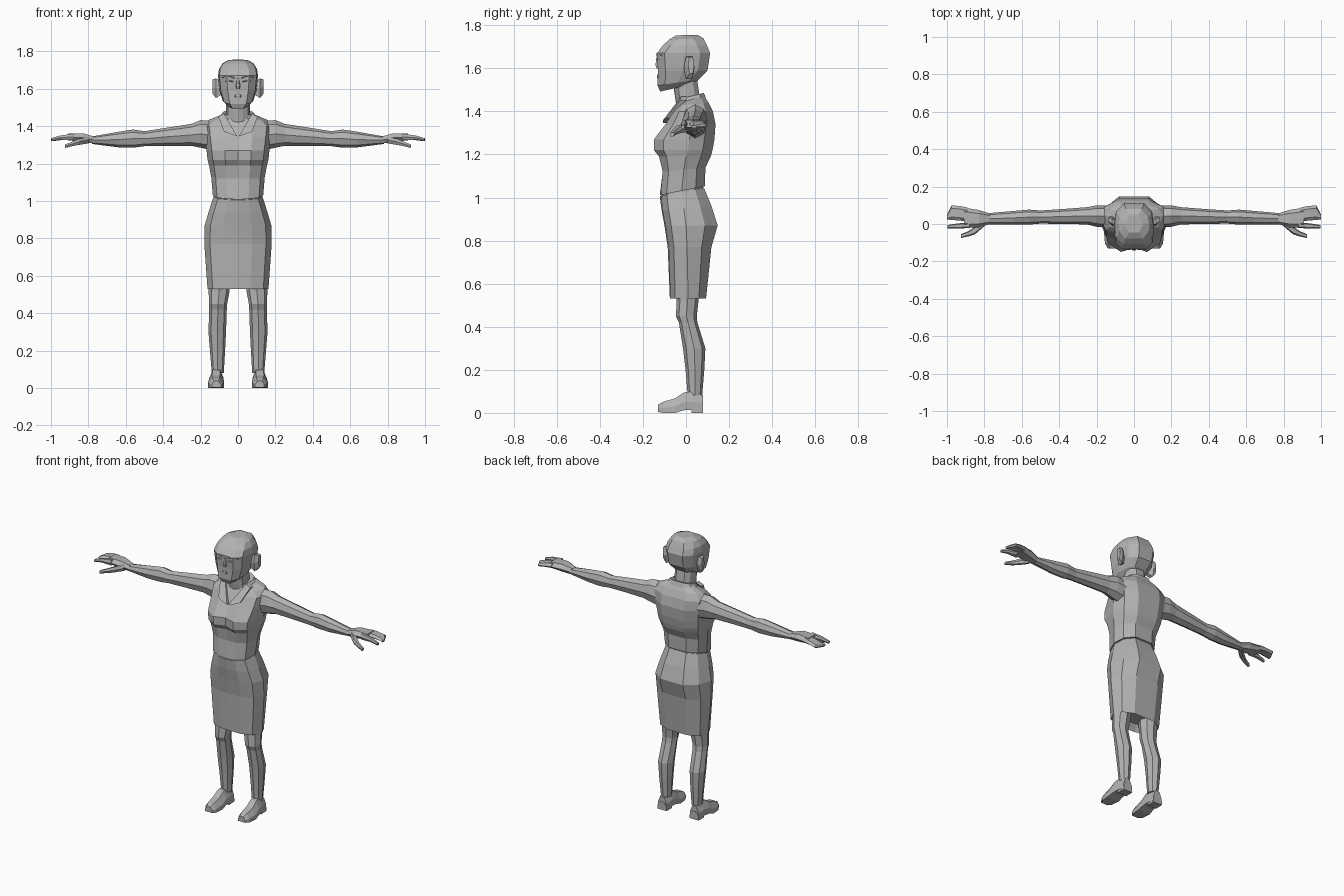
import bpy, bmesh, math

grey = bpy.data.materials.new("plain grey")
grey.diffuse_color = (0.45, 0.45, 0.45, 1)

# cross-sections in a -1..1 square
OCT = [(math.cos(math.pi*i/4), math.sin(math.pi*i/4)) for i in range(8)]
HEX = [(1, 0), (.6, 1), (-.6, 1), (-1, 0), (-.6, -1), (.6, -1)]
SHOE = [(1, -1), (1, -.1), (.5, 1), (-.5, 1), (-1, -.1), (-1, -1)]


def loft(name, rings, mirror=False):
    """Skin a list of equal-length point rings, with closed ends."""
    bm = bmesh.new()
    vs = [[bm.verts.new(p) for p in r] for r in rings]
    n = len(vs[0])
    for a, b in zip(vs, vs[1:]):
        for i in range(n):
            j = (i + 1) % n
            bm.faces.new((a[i], a[j], b[j], b[i]))
    bm.faces.new(vs[0][::-1])
    bm.faces.new(vs[-1])
    bmesh.ops.recalc_face_normals(bm, faces=bm.faces)
    me = bpy.data.meshes.new(name)
    bm.to_mesh(me)
    bm.free()
    me.materials.append(grey)
    ob = bpy.data.objects.new(name, me)
    bpy.context.collection.objects.link(ob)
    if mirror:
        ob.modifiers.new("mirror", 'MIRROR')
    return ob


def tube(name, rows, axis, section):
    """Mirrored tube; each row = position on axis, then low/high of the other two axes."""
    rings = []
    for p, a0, a1, b0, b1 in rows:
        ring = []
        for u, v in section:
            c = [(a0 + a1)/2 + u*(a1 - a0)/2, (b0 + b1)/2 + v*(b1 - b0)/2]
            c.insert(axis, p)
            ring.append(c)
        rings.append(ring)
    return loft(name, rings, True)


def body(name, rows, tilt=0):
    """Symmetric body; row = z, half width, front centre y, front y, side y, back y, tilt."""
    rings = []
    for z, w, yc, yf, ys, yb, t in rows:
        half = [(0, yc), (.42*w, yf), (.83*w, yf*.72 + ys*.28), (w, ys),
                (.86*w, ys + .6*(yb - ys)), (.45*w, yb), (0, yb)]
        pts = half + [(-x, y) for x, y in half[-2:0:-1]]
        rings.append([(x, y, z + t*y) for x, y in pts])
    return loft(name, rings)


# skirt, hollow under the hem
body("skirt", [
    (.57, .13, -.05, -.05, .01, .07, 0),
    (.53, .163, -.075, -.073, .01, .093, 0),
    (.77, .18, -.085, -.08, .005, .118, 0),
    (.87, .178, -.10, -.095, 0, .147, 0),
    (.95, .155, -.113, -.108, -.01, .118, .1),
    (1.03, .13, -.122, -.115, -.02, .083, .2)])

# waistband
body("waistband", [
    (1.02, .124, -.115, -.108, -.02, .078, .2),
    (1.045, .124, -.115, -.108, -.02, .078, .2)])

# blouse with bust and sloping shoulders
body("blouse", [
    (1.035, .135, -.122, -.117, -.02, .088, .2),
    (1.13, .143, -.108, -.108, -.01, .09, .1),
    (1.19, .155, -.11, -.125, 0, .115, 0),
    (1.22, .163, -.125, -.149, .01, .123, 0),
    (1.27, .168, -.128, -.149, .015, .132, 0),
    (1.34, .178, -.09, -.095, .03, .137, 0),
    (1.40, .185, -.055, -.058, .04, .125, 0),
    (1.43, .155, -.04, -.04, .045, .105, .1),
    (1.45, .09, -.035, -.03, .04, .085, .25)])

# neck
body("neck", [
    (1.40, .07, -.04, -.035, .02, .075, 0),
    (1.46, .063, -.05, -.045, .01, .065, 0),
    (1.56, .063, -.065, -.055, -.005, .05, 0)])

# collar: standing band and two lapels
body("collar_band", [
    (1.435, .103, -.04, -.035, .04, .095, .2),
    (1.465, .082, -.04, -.035, .035, .083, .25),
    (1.463, .066, -.03, -.03, .03, .07, .25)])
lapel = [(.075, -.015, 1.468), (.105, -.02, 1.45), (.075, -.082, 1.37),
         (.045, -.098, 1.36), (.004, -.098, 1.345)]
loft("lapel", [[(x, y + d, z) for x, y, z in lapel] for d in (-.008, .02)], True)

# head: square jaw, flat face, bevelled crown
def head_ring(z, w, wj, yf, yb, t=0):
    half = [(0, yf), (.6*wj, yf), (wj, yf + .035), (w, (yf + yb)/2),
            (.9*w, yb - .045), (.5*w, yb), (0, yb)]
    pts = half + [(-x, y) for x, y in half[-2:0:-1]]
    return [(x, y, z + t*(y + .13)) for x, y in pts]

loft("head", [
    head_ring(1.49, .055, .045, -.12, .03, .22),
    head_ring(1.52, .082, .073, -.132, .06, .15),
    head_ring(1.59, .098, .092, -.13, .10),
    head_ring(1.67, .107, .10, -.135, .112),
    head_ring(1.705, .102, .095, -.108, .098),
    head_ring(1.732, .082, .078, -.078, .08, .04),
    head_ring(1.75, .05, .045, -.045, .052, .03)])

# ears
tube("ear", [(.085, -.01, .02, 1.57, 1.64), (.118, -.01, .04, 1.55, 1.655),
             (.137, .01, .038, 1.575, 1.65)], 0, HEX)

# eyebrows, eyes, nose and mouth as shallow plates
tube("eyebrow", [(.02, -.138, -.12, 1.655, 1.661), (.05, -.138, -.11, 1.665, 1.672),
                 (.085, -.118, -.09, 1.658, 1.663)], 0, HEX)
tube("eye", [(.025, -.136, -.12, 1.637, 1.641), (.045, -.137, -.11, 1.637, 1.648),
             (.07, -.126, -.10, 1.638, 1.642)], 0, HEX)
tube("nose", [(1.60, -.01, .01, -.137, -.12), (1.615, -.013, .013, -.142, -.12),
              (1.655, -.006, .006, -.136, -.12)], 2, HEX)
tube("mouth", [(1.553, -.015, .015, -.134, -.12), (1.562, -.022, .022, -.136, -.12),
               (1.57, -.012, .012, -.134, -.12)], 2, HEX)

# sleeves and arms
tube("arm", [
    (.13, -.02, .10, 1.27, 1.43),
    (.20, -.015, .10, 1.285, 1.432),
    (.25, -.002, .09, 1.295, 1.412),
    (.38, 0, .08, 1.295, 1.392),
    (.50, .002, .072, 1.293, 1.373),
    (.56, -.003, .077, 1.285, 1.382),
    (.64, -.004, .07, 1.287, 1.37),
    (.78, -.002, .058, 1.305, 1.345)], 0, OCT)

# hands: palm, joined fingers, index finger, thumb
tube("palm", [
    (.77, .0, .056, 1.308, 1.345),
    (.83, -.018, .075, 1.315, 1.362),
    (.91, -.02, .088, 1.325, 1.36)], 0, HEX)
tube("fingers", [
    (.89, .012, .088, 1.328, 1.358), (.93, .018, .096, 1.328, 1.353),
    (.975, .022, .10, 1.322, 1.343), (1.0, .024, .05, 1.322, 1.335)], 0, HEX)
tube("index_finger", [
    (.88, -.022, .01, 1.325, 1.36), (.95, -.024, .002, 1.328, 1.35),
    (.998, -.023, -.006, 1.32, 1.335)], 0, HEX)
tube("thumb", [
    (.80, -.012, .03, 1.308, 1.345), (.85, -.055, -.012, 1.30, 1.332),
    (.885, -.066, -.038, 1.293, 1.318), (.925, -.075, -.054, 1.284, 1.302)], 0, HEX)

# legs with knee and calf
tube("leg", [
    (.60, .04, .158, -.05, .065),
    (.52, .045, .157, -.043, .058),
    (.45, .058, .155, -.047, .05),
    (.42, .06, .154, -.033, .053),
    (.30, .064, .158, -.014, .09),
    (.20, .069, .15, -.002, .085),
    (.08, .076, .14, .008, .075)], 2, OCT)

# shoes: upper along the foot, then the heel block
tube("shoe", [
    (-.13, .092, .14, .004, .038),
    (-.105, .08, .155, .0, .052),
    (-.05, .075, .16, .0, .068),
    (-.01, .077, .155, .012, .095),
    (.03, .077, .15, .015, .10),
    (.078, .082, .144, .01, .082)], 1, SHOE)
tube("shoe_heel", [(0, .08, .146, .018, .08), (.025, .08, .146, 0, .05)][1:] +
     [(.08, .082, .144, 0, .05)], 1, SHOE)
